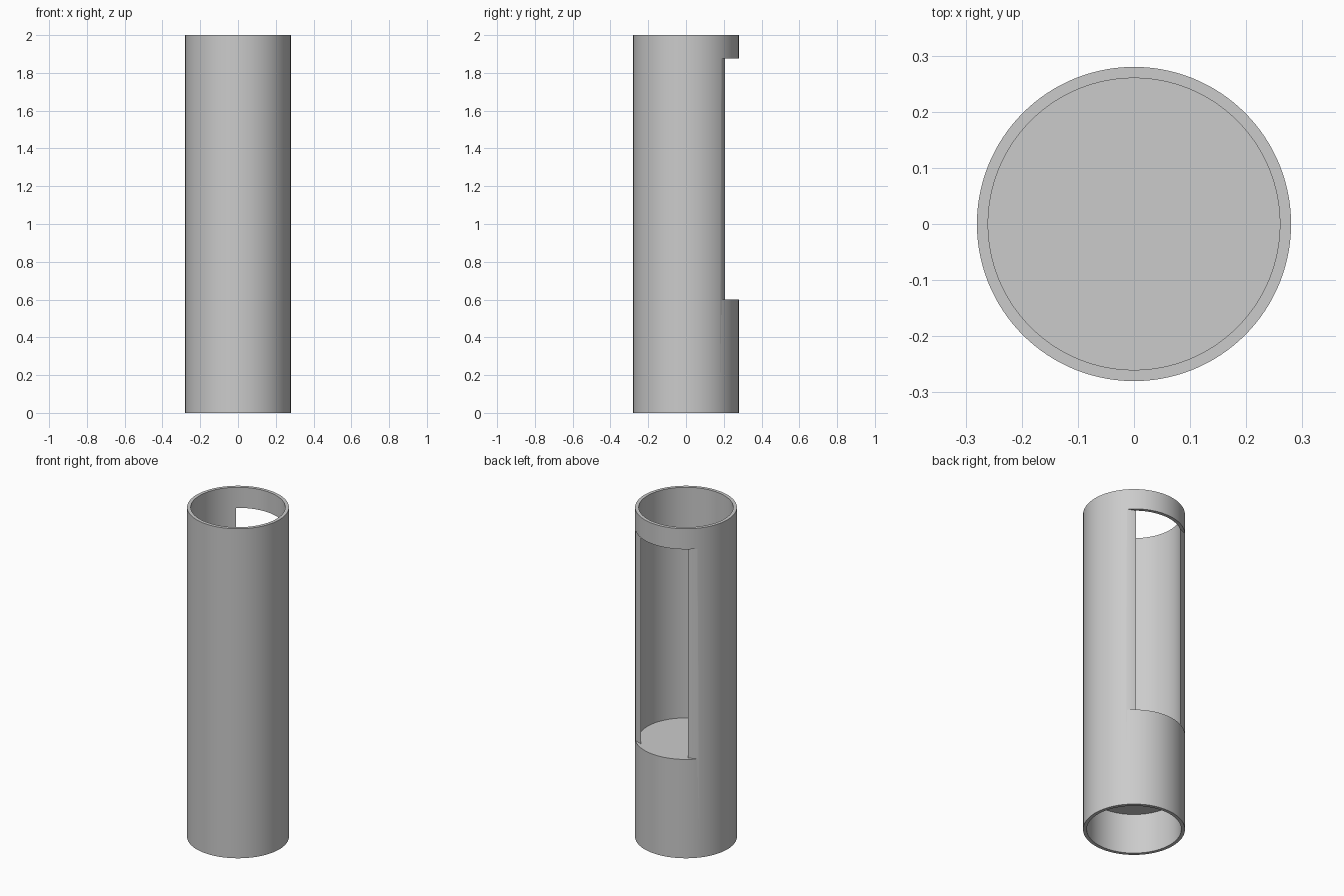
import bpy, bmesh, math

if "Cube" in bpy.data.objects:
    bpy.data.objects.remove(bpy.data.objects["Cube"], do_unlink=True)

OUTER, INNER, HEIGHT = 0.28, 0.26, 2.0
PLUG_LOW, SILL, LINTEL = 0.245, 0.60, 1.875
SEGMENTS = 128

grey = bpy.data.materials.new("plain grey")
grey.use_nodes = True
colour = (0.6, 0.6, 0.6, 1)
grey.diffuse_color = colour
grey.node_tree.nodes["Principled BSDF"].inputs["Base Color"].default_value = colour


def add_object(name, bm):
    bmesh.ops.recalc_face_normals(bm, faces=bm.faces)
    mesh = bpy.data.meshes.new(name)
    bm.to_mesh(mesh)
    bm.free()
    mesh.materials.append(grey)
    obj = bpy.data.objects.new(name, mesh)
    bpy.context.collection.objects.link(obj)
    return obj


# Tube with a solid plug between its two bores, turned from one profile
profile = [(0, PLUG_LOW), (INNER, PLUG_LOW), (INNER, 0), (OUTER, 0),
           (OUTER, HEIGHT), (INNER, HEIGHT), (INNER, SILL), (0, SILL)]
bm = bmesh.new()
verts = [bm.verts.new((r, 0, z)) for r, z in profile]
edges = [bm.edges.new(pair) for pair in zip(verts, verts[1:])]
bmesh.ops.spin(bm, geom=verts + edges, cent=(0, 0, 0), axis=(0, 0, 1),
               angle=math.tau, steps=SEGMENTS, use_merge=True)
bmesh.ops.remove_doubles(bm, verts=bm.verts, dist=0.0001)
tube = add_object("tube", bm)

# Cutter for the tall window in the back, with slanted jambs
half = [(0.10, 0.12), (0.159, 0.206), (0.256, 0.17), (0.30, 0.40)]
outline = half + [(-x, y) for x, y in reversed(half)]
bm = bmesh.new()
base = bm.faces.new([bm.verts.new((x, y, SILL)) for x, y in outline])
top = bmesh.ops.extrude_face_region(bm, geom=[base])["geom"]
bmesh.ops.translate(bm, vec=(0, 0, LINTEL - SILL),
                    verts=[g for g in top if isinstance(g, bmesh.types.BMVert)])
cutter = add_object("window_cutter", bm)
cutter.hide_render = True

# Cut the window, then drop the cutter
cut = tube.modifiers.new("window", 'BOOLEAN')
cut.operation = 'DIFFERENCE'
cut.solver = 'EXACT'
cut.object = cutter
bpy.ops.object.select_all(action='DESELECT')
tube.select_set(True)
bpy.context.view_layer.objects.active = tube
bpy.ops.object.modifier_apply(modifier=cut.name)
bpy.data.objects.remove(cutter, do_unlink=True)

bpy.ops.object.shade_smooth_by_angle(angle=math.radians(30))
